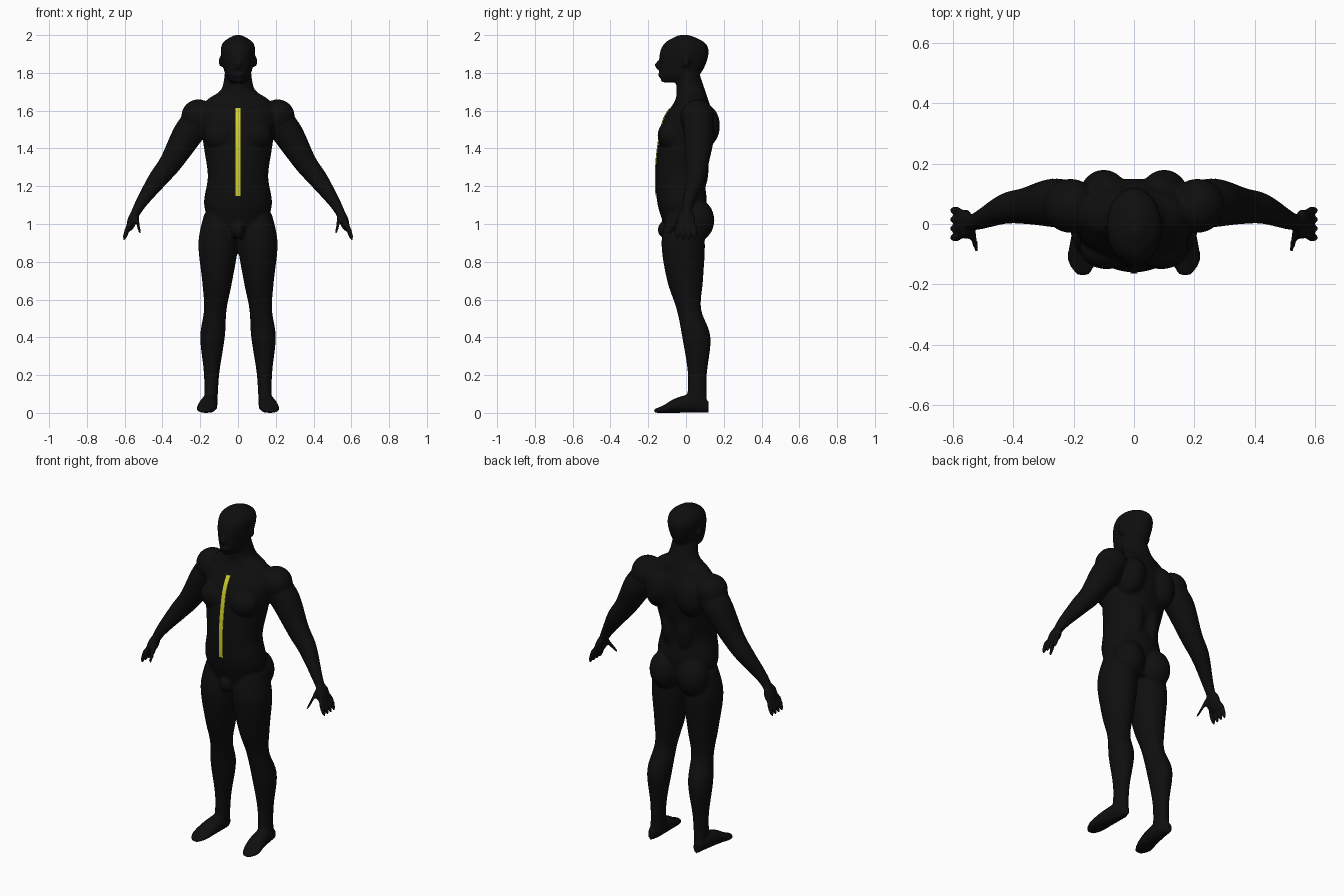
import bpy, bmesh, math
from mathutils import Vector, Matrix

default_cube = bpy.data.objects.get("Cube")
if default_cube:
    bpy.data.objects.remove(default_cube)

RIGHT, BACK, UP = Matrix.Identity(3)
bm = bmesh.new()


def material(name, red, green, blue):
    mat = bpy.data.materials.new(name)
    mat.use_nodes = True
    mat.diffuse_color = (red, green, blue, 1)
    shader = mat.node_tree.nodes["Principled BSDF"]
    shader.inputs["Base Color"].default_value = mat.diffuse_color
    shader.inputs["Roughness"].default_value = .8
    return mat


def add_object(name, source, mat):
    mesh = bpy.data.meshes.new(name)
    source.to_mesh(mesh)
    source.free()
    mesh.materials.append(mat)
    obj = bpy.data.objects.new(name, mesh)
    bpy.context.collection.objects.link(obj)
    return obj


def smooth_path(rows, steps=5):
    """Pass a cubic curve through the rows, with tangents from their neighbours."""
    rows = [Vector(row) for row in rows]
    padded = [rows[0], *rows, rows[-1]]
    path = []
    for before, start, end, after in zip(padded, padded[1:], padded[2:], padded[3:]):
        leave, arrive = (end - before) / 2, (after - start) / 2
        for step in range(steps):
            t = step / steps
            ease = t * t * (3 - 2 * t)
            path.append(start.lerp(end, ease) + leave * t * (1 - t) ** 2 - arrive * t * t * (1 - t))
    return path + [rows[-1]]


def loft(rows, across, along, sides=32):
    """Skin a row of ellipses, each given as a centre and two radii."""
    rings = []
    for x, y, z, wide, deep in smooth_path(rows):
        ring = []
        for k in range(sides):
            angle = math.tau * k / sides
            offset = across * wide * math.cos(angle) + along * deep * math.sin(angle)
            ring.append(bm.verts.new(Vector((x, y, z)) + offset))
        rings.append(ring)
    for low, high in zip(rings, rings[1:]):
        for k in range(sides):
            bm.faces.new((low[k - 1], low[k], high[k], high[k - 1]))
    bm.faces.new(rings[0])
    bm.faces.new(rings[-1])


def upright(rows):
    """Loft upwards from height, inner and outer x, front and back y."""
    loft([((inner + outer) / 2, (front + back) / 2, z, (outer - inner) / 2, (back - front) / 2)
          for z, inner, outer, front, back in rows], RIGHT, BACK)


def upright_centred(rows):
    upright([(z, -half, half, front, back) for z, half, front, back in rows])


def blob(centre, radii, tilt=0):
    place = Matrix.Translation(centre) @ Matrix.Rotation(tilt, 4, 'Y') @ Matrix.Diagonal((*radii, 1))
    bmesh.ops.create_uvsphere(bm, u_segments=24, v_segments=16, radius=1, matrix=place)


def build_leg():
    upright([(1.05, .03, .18, -.1, .08), (.9, 0, .21, -.13, .1), (.7, .03, .19, -.1, .09),
             (.55, .06, .18, -.05, .08), (.4, .07, .2, -.02, .13), (.2, .1, .18, .01, .11),
             (.02, .11, .18, 0, .11)])
    # The foot rests on the ground, so each section is as high as its radius
    foot = [(.15, .12, .02, .03), (.15, .05, .04, .05), (.16, -.05, .05, .04),
            (.17, -.12, .05, .02), (.17, -.17, .02, .01)]
    loft([(x, y, height, width, height) for x, y, width, height in foot], RIGHT, UP)


def build_arm():
    arm = [(.2, .06, 1.56, .08), (.27, .07, 1.47, .08), (.36, .06, 1.32, .06),
           (.43, .05, 1.23, .05), (.52, .01, 1.1, .03), (.57, 0, 1, .02)]
    slope = Vector((.8, 0, .6))
    loft([(*row, row[-1]) for row in arm], BACK, slope)
    # Palm, four fingers and thumb
    hand_tilt = -.3
    blob((.56, 0, 1.02), (.025, .05, .06), hand_tilt)
    for finger in (-1.5, -.5, .5, 1.5):
        blob((.59, finger * .03, .96), (.014, .014, .05), hand_tilt)
    thumb = [(.54, -.01, 1.05, .02), (.52, -.09, .95, .01)]
    loft([(*row, row[-1]) for row in thumb], BACK, slope)


def build_muscles():
    blob((.21, .06, 1.57), (.09, .09, .09))       # shoulder
    blob((.09, -.08, 1.47), (.09, .07, .08))      # chest
    blob((.1, .09, 1.52), (.08, .09, .12), -.2)   # shoulder blade
    blob((.05, .07, 1.3), (.05, .05, .14))        # lower back
    blob((.09, .06, 1.02), (.09, .09, .11))       # buttock


# One half of the body, mirrored to the other side
build_leg()
build_arm()
build_muscles()
blob((.09, 0, 1.86), (.012, .02, .03))            # ear
half = bm.verts[:] + bm.edges[:] + bm.faces[:]
copy = bmesh.ops.duplicate(bm, geom=half)["geom"]
bmesh.ops.scale(bm, vec=(-1, 1, 1), verts=[v for v in copy if isinstance(v, bmesh.types.BMVert)])

# Torso with neck, then head, given as height, half width, front and back
upright_centred([(.95, .13, -.1, .08), (1.1, .18, -.15, .11), (1.25, .16, -.16, .1),
                 (1.4, .18, -.15, .13), (1.55, .2, -.12, .15), (1.65, .17, -.06, .12),
                 (1.71, .09, -.05, .1), (1.8, .07, -.06, .07)])
upright_centred([(1.75, .04, -.13, 0), (1.8, .07, -.14, .08), (1.9, .09, -.14, .12),
                 (1.96, .08, -.11, .1), (2, .02, -.04, .02)])
blob((0, -.14, 1.84), (.016, .026, .025))         # nose
blob((0, -.13, 1.79), (.03, .02, .015))           # mouth
blob((0, -.1, .97), (.04, .05, .05))              # groin

# Fuse all masses into one smooth skin
bmesh.ops.recalc_face_normals(bm, faces=bm.faces)
body = add_object("body", bm, material("matte black", .0045, .0045, .0045))
fuse = body.modifiers.new("fuse", 'REMESH')
fuse.mode = 'VOXEL'
fuse.voxel_size = .0075
fuse.use_smooth_shade = True
soften = body.modifiers.new("soften", 'SMOOTH')
soften.factor = .5
soften.iterations = 6

# Thin painted stripe, projected from the front onto the chest
plate = bmesh.new()
upright_plane = (Matrix.Translation((0, -.3, 1.38)) @ Matrix.Rotation(math.pi / 2, 4, 'X')
                 @ Matrix.Diagonal((.012, .23, 1, 1)))
bmesh.ops.create_grid(plate, x_segments=4, y_segments=60, size=1, matrix=upright_plane)
stripe = add_object("chest_stripe", plate, material("yellow", .62, .62, .025))
wrap = stripe.modifiers.new("wrap", 'SHRINKWRAP')
wrap.target = body
wrap.wrap_method = 'PROJECT'
wrap.use_project_y = True
wrap.wrap_mode = 'ABOVE_SURFACE'
wrap.offset = .003
thick = stripe.modifiers.new("thick", 'SOLIDIFY')
thick.thickness = .004
thick.offset = 0
